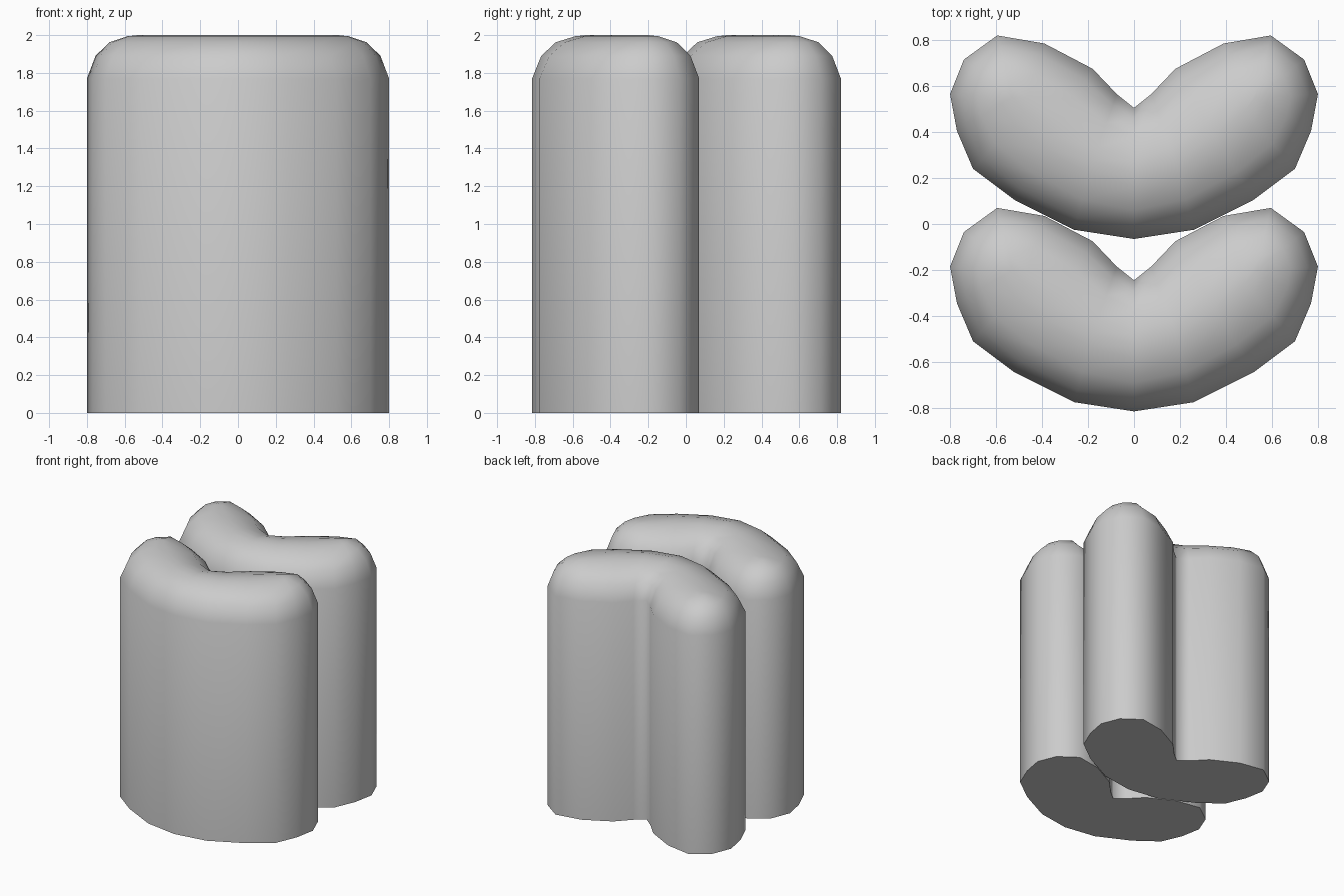
import bpy, bmesh, math

if "Cube" in bpy.data.objects:
    bpy.data.objects.remove(bpy.data.objects["Cube"])

# Right half of the bean outline (front lobe to notch), each with its spine index
HALF = [(0, -.815, 0), (.26, -.775, 1), (.52, -.645, 2), (.70, -.51, 3),
        (.77, -.345, 4), (.80, -.185, 4), (.74, -.035, 4), (.595, .07, 4),
        (.39, .035, 3), (.18, -.075, 2), (.075, -.185, 1), (0, -.245, 0)]
# Ridge line along the middle of the rounded top
SPINE = [(0, -.53), (.18, -.475), (.35, -.37), (.48, -.26), (.53, -.2)]
# Dome profile: (height, distance from spine as a share of full width)
RINGS = [(0, 1), (1.77, 1), (1.89, .83), (1.962, .56), (1.994, .2), (2.0, 0)]


def bean_column(name, y_offset):
    # Mirror the half outline into a closed loop
    loop = [(x, y, *SPINE[i]) for x, y, i in HALF]
    loop += [(-x, y, -sx, sy) for x, y, sx, sy in reversed(loop[1:-1])]
    n = len(loop)
    bm = bmesh.new()
    rings = [[bm.verts.new((sx + (x - sx) * s, sy + (y - sy) * s + y_offset, z))
              for x, y, sx, sy in loop] for z, s in RINGS]
    # Walls and dome, closing onto the ridge, plus the flat base
    for a, b in zip(rings, rings[1:]):
        for i in range(n):
            j = (i + 1) % n
            bm.faces.new((a[i], a[j], b[j], b[i]))
    bm.faces.new(list(reversed(rings[0])))
    bmesh.ops.remove_doubles(bm, verts=bm.verts, dist=1e-4)
    bmesh.ops.recalc_face_normals(bm, faces=bm.faces)
    mesh = bpy.data.meshes.new(name)
    bm.to_mesh(mesh)
    bm.free()
    obj = bpy.data.objects.new(name, mesh)
    bpy.context.collection.objects.link(obj)
    bpy.ops.object.select_all(action='DESELECT')
    obj.select_set(True)
    bpy.context.view_layer.objects.active = obj
    bpy.ops.object.shade_smooth_by_angle(angle=math.radians(82))


bean_column("front_column", 0)
bean_column("back_column", .75)
